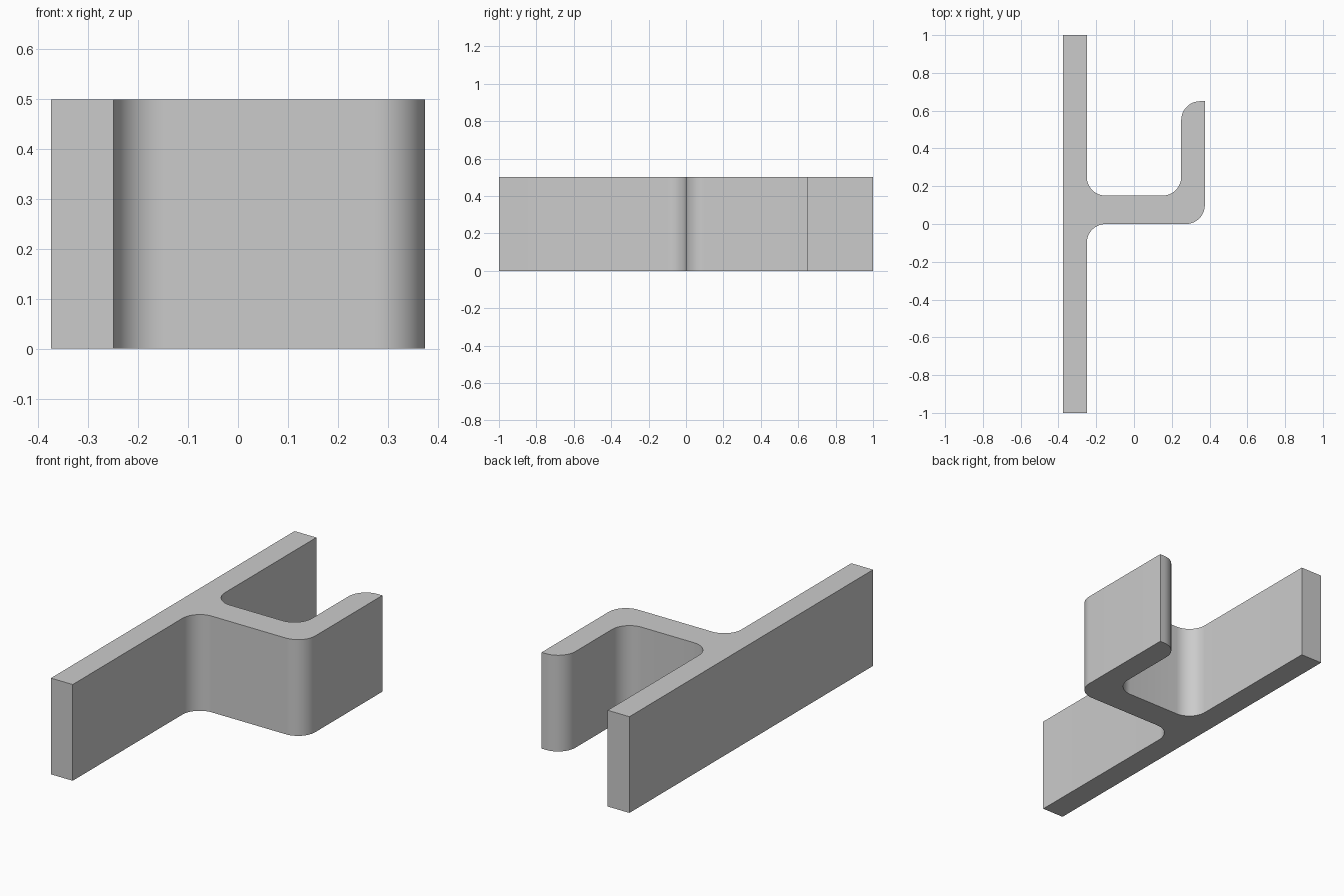
import bpy
import bmesh
import math
from mathutils import Vector

cube = bpy.data.objects.get("Cube")
if cube:
    bpy.data.objects.remove(cube, do_unlink=True)

HEIGHT = 0.5
RADIUS = 0.1
STEPS = 12

# Plain grey finish
grey = bpy.data.materials.new("plain_grey")
grey.use_nodes = True
colour = (0.6, 0.6, 0.6, 1.0)
grey.diffuse_color = colour
grey.node_tree.nodes["Principled BSDF"].inputs["Base Color"].default_value = colour


def rounded_outline(corners):
    """Replace each corner marked as round with a right-angle arc."""
    points = []
    for i, (x, y, is_round) in enumerate(corners):
        here = Vector((x, y))
        if not is_round:
            points.append(here)
            continue
        before = (Vector(corners[i - 1][:2]) - here).normalized() * RADIUS
        after = (Vector(corners[(i + 1) % len(corners)][:2]) - here).normalized() * RADIUS
        centre = here + before + after
        for s in range(STEPS + 1):
            a = math.pi / 2 * s / STEPS
            points.append(centre - after * math.cos(a) - before * math.sin(a))
    return points


# Outline of back plate, arm and upturned hook, counter-clockwise
corners = [
    (-0.375, -1, False), (-0.25, -1, False),
    (-0.25, 0, True), (0.375, 0, True),
    (0.375, 0.65, False), (0.25, 0.65, True),
    (0.25, 0.15, True), (-0.25, 0.15, True),
    (-0.25, 1, False), (-0.375, 1, False),
]

# Extrude the outline upward
bm = bmesh.new()
base = bm.faces.new([bm.verts.new((p.x, p.y, 0)) for p in rounded_outline(corners)])
extruded = bmesh.ops.extrude_face_region(bm, geom=[base], use_keep_orig=True)
top_verts = [g for g in extruded["geom"] if isinstance(g, bmesh.types.BMVert)]
bmesh.ops.translate(bm, verts=top_verts, vec=(0, 0, HEIGHT))
bmesh.ops.recalc_face_normals(bm, faces=bm.faces)

mesh = bpy.data.meshes.new("hook_bracket")
bm.to_mesh(mesh)
bm.free()
mesh.materials.append(grey)
bracket = bpy.data.objects.new("hook_bracket", mesh)
bpy.context.collection.objects.link(bracket)

# Smooth the rounded corners, keep the cut edges sharp
bpy.ops.object.select_all(action="DESELECT")
bracket.select_set(True)
bpy.context.view_layer.objects.active = bracket
bpy.ops.object.shade_smooth_by_angle(angle=math.radians(30))
